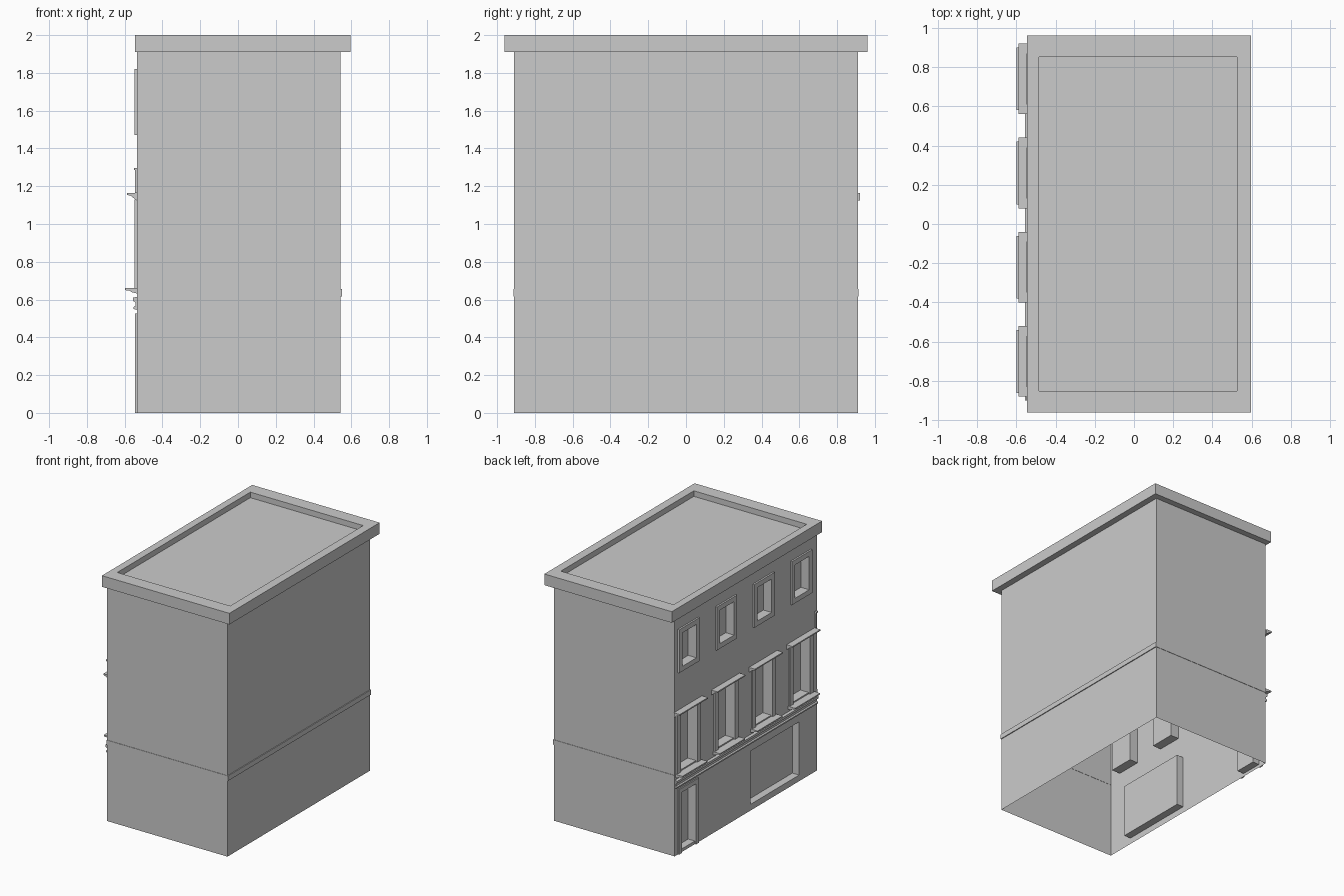
import bpy, bmesh
from mathutils import Vector

if "Cube" in bpy.data.objects:
    bpy.data.objects.remove(bpy.data.objects["Cube"])

X0, X1, Y, H = -0.535, 0.543, 0.91, 1.91       # wall extents; the facade faces -x
BAYS = [0.74, 0.26, -0.22, -0.70]              # window axes along the facade


def finish(bm, name):
    me = bpy.data.meshes.new(name)
    bm.to_mesh(me)
    bm.free()
    ob = bpy.data.objects.new(name, me)
    bpy.context.collection.objects.link(ob)
    return ob


def quad(bm, pts, facing):
    f = bm.faces.new([bm.verts.new(p) for p in pts])
    f.normal_update()
    if f.normal.dot(Vector(facing)) < 0:
        f.normal_flip()


def box(name, x0, x1, y0, y1, z0, z1):
    bm = bmesh.new()
    bmesh.ops.create_cube(bm, size=1)
    for v in bm.verts:
        v.co = ((x0 + x1) / 2 + v.co.x * (x1 - x0),
                (y0 + y1) / 2 + v.co.y * (y1 - y0),
                (z0 + z1) / 2 + v.co.z * (z1 - z0))
    return finish(bm, name)


def moulding(name, profile, y0, y1):
    """Extrude an (x, z) profile along y."""
    bm = bmesh.new()
    face = bm.faces.new([bm.verts.new((x, y0, z)) for x, z in profile])
    ext = bmesh.ops.extrude_face_region(bm, geom=[face], use_keep_orig=True)
    for v in ext["geom"]:
        if isinstance(v, bmesh.types.BMVert):
            v.co.y = y1
    bmesh.ops.recalc_face_normals(bm, faces=bm.faces)
    return finish(bm, name)


def frame(name, y0, y1, z0, z1, w, out, bottom=True):
    """Flat surround whose inner edge is the opening."""
    bm = bmesh.new()
    zb = z0 - w if bottom else 0
    parts = [(y0 - w, y0, zb, z1 + w), (y1, y1 + w, zb, z1 + w), (y0, y1, z1, z1 + w)]
    if bottom:
        parts.append((y0, y1, z0 - w, z0))
    for a, b, c, d in parts:
        r = bmesh.ops.create_cube(bm, size=1)
        for v in r["verts"]:
            v.co = (X0 - out / 2 + v.co.x * out,
                    (a + b) / 2 + v.co.y * (b - a),
                    (c + d) / 2 + v.co.z * (d - c))
    return finish(bm, name)


def storey(bm, za, zb, openings, depth):
    """One strip of facade with recessed openings, listed by increasing y."""
    def flat(y0, y1, z0, z1, x=X0):
        quad(bm, [(x, y0, z0), (x, y0, z1), (x, y1, z1), (x, y1, z0)], (-1, 0, 0))
    last = -Y
    for y0, y1, z0, z1 in openings:
        flat(last, y0, za, zb)
        flat(y0, y1, za, z0)
        flat(y0, y1, z1, zb)
        d = X0 + depth
        flat(y0, y1, z0, z1, d)
        for y, n in ((y0, 1), (y1, -1)):
            quad(bm, [(X0, y, z0), (d, y, z0), (d, y, z1), (X0, y, z1)], (0, n, 0))
        for z, n in ((z0, 1), (z1, -1)):
            quad(bm, [(X0, y0, z), (d, y0, z), (d, y1, z), (X0, y1, z)], (0, 0, n))
        last = y1
    flat(last, Y, za, zb)


# Plain walls, open underneath
bm = bmesh.new()
for s in (-1, 1):
    quad(bm, [(X0, s * Y, 0), (X1, s * Y, 0), (X1, s * Y, H), (X0, s * Y, H)], (0, s, 0))
quad(bm, [(X1, -Y, 0), (X1, Y, 0), (X1, Y, H), (X1, -Y, H)], (1, 0, 0))
finish(bm, "plain_walls")

# Facade with shop window, door and two rows of windows
shop, door = (-0.68, -0.06, 0.05, 0.48), (0.65, 0.83, 0.025, 0.49)
middle = [(c - 0.105, c + 0.105, 0.67, 1.12) for c in reversed(BAYS)]
upper = [(c - 0.09, c + 0.09, 1.51, 1.78) for c in reversed(BAYS)]
bm = bmesh.new()
storey(bm, 0, 0.60, [shop, door], 0.06)
storey(bm, 0.60, 1.30, middle, 0.075)
storey(bm, 1.30, H, upper, 0.06)
finish(bm, "facade")

# Surrounds, sills and hood mouldings
frame("door_surround", *door, 0.035, 0.01, bottom=False)
for i, c in enumerate(BAYS):
    frame(f"upper_window_surround_{i}", c - 0.09, c + 0.09, 1.51, 1.78, 0.04, 0.014)
    for s in (-1, 1):
        a, b = sorted((c + s * 0.105, c + s * 0.15))
        box(f"window_jamb_{i}_{s}", X0 - 0.012, X0, a, b, 0.66, 1.13)
    moulding(f"window_hood_{i}", [(X0, 1.125), (-0.55, 1.135), (-0.565, 1.148),
             (-0.588, 1.155), (-0.588, 1.165), (X0, 1.165)], c - 0.18, c + 0.18)
    moulding(f"window_sill_{i}", [(X0, 0.632), (-0.56, 0.638), (-0.575, 0.647),
             (-0.598, 0.65), (-0.598, 0.66), (X0, 0.66)], c - 0.16, c + 0.16)

# String course above the shop
moulding("string_course", [(X0, 0.545), (-0.552, 0.55), (-0.552, 0.56), (-0.543, 0.568),
         (-0.543, 0.585), (-0.555, 0.592), (-0.555, 0.61), (X0, 0.615)], -0.90, 0.905)

# Small wall bracket near the corner
box("bracket_stem", X0 - 0.01, X0, -0.895, -0.885, 1.165, 1.285)
box("bracket_cap", X0 - 0.016, X0, -0.90, -0.88, 1.285, 1.297)

# Band round the three plain sides
box("right_band", X1 - 0.002, X1 + 0.007, -0.913, 0.913, 0.615, 0.655)
for s in (-1, 1):
    a, b = sorted((s * 0.908, s * 0.913))
    box(f"side_band_{s}", X0, X1, a, b, 0.615, 0.655)

# Overhanging roof slab with sunken deck
slab = box("roof_parapet", -0.545, 0.595, -0.96, 0.96, H, 2.0)
bm = bmesh.new()
bm.from_mesh(slab.data)
top = max(bm.faces, key=lambda f: f.calc_center_median().z)
bmesh.ops.inset_region(bm, faces=[top], thickness=0.06)
for v in top.verts:
    v.co.x = -0.485 if v.co.x < 0 else 0.525
    v.co.y = -0.85 if v.co.y < 0 else 0.85
inner = bmesh.ops.extrude_face_region(bm, geom=[top])
for v in inner["geom"]:
    if isinstance(v, bmesh.types.BMVert):
        v.co.z -= 0.045
if top.is_valid:
    bmesh.ops.delete(bm, geom=[top], context='FACES_ONLY')
bmesh.ops.recalc_face_normals(bm, faces=bm.faces)
bm.to_mesh(slab.data)
bm.free()
